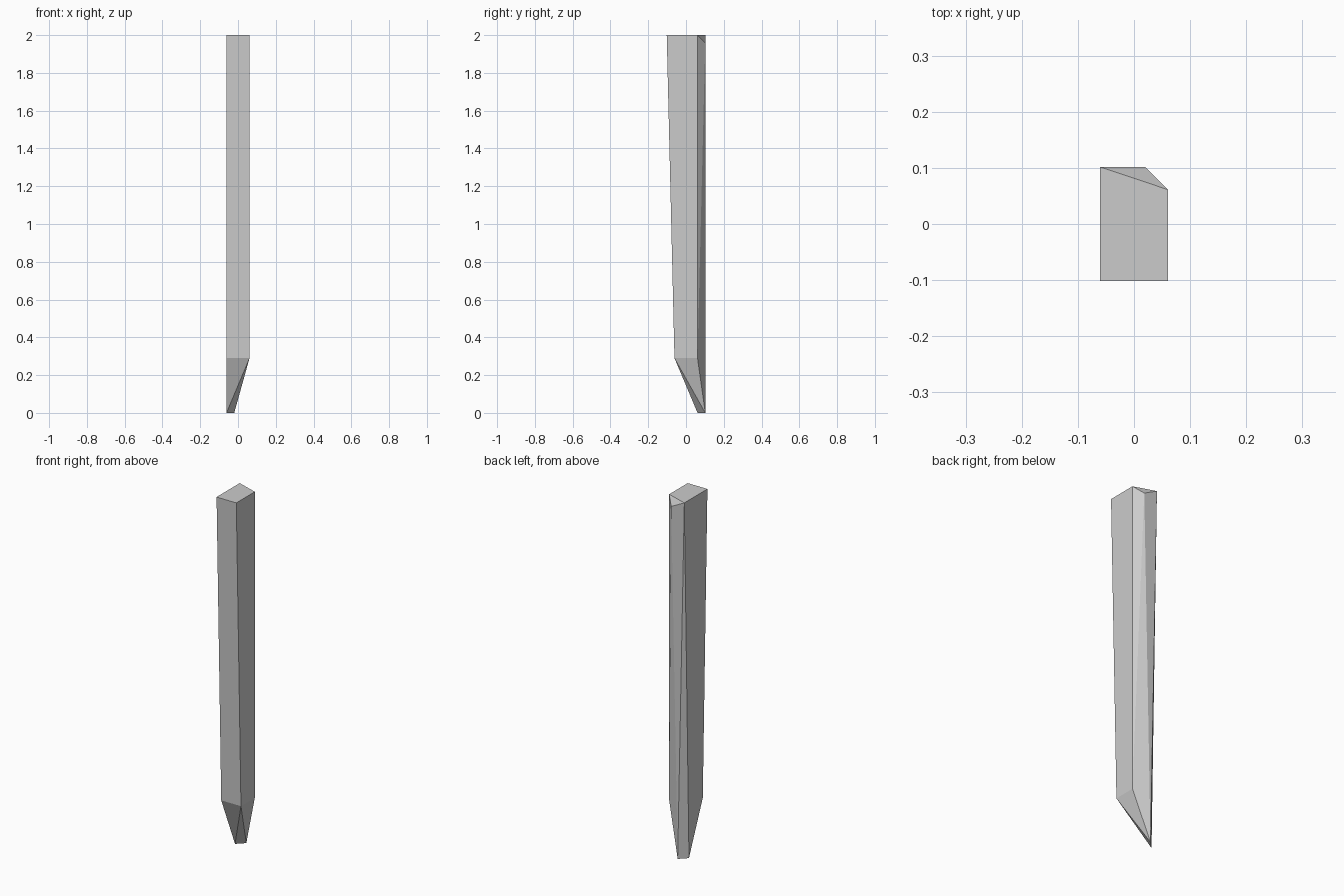
import bpy, bmesh

if "Cube" in bpy.data.objects:
    bpy.data.objects.remove(bpy.data.objects["Cube"])

W, D, C = 0.061, 0.102, 0.041   # half width, half depth, chamfer size
SHOULDER, HEIGHT = 0.29, 2.0

# Flat top with one broken rear corner, square shoulder, chisel tip edge
top = [(-W, -D, HEIGHT), (W, -D, HEIGHT), (W, D - C, HEIGHT),
       (-W, D, HEIGHT), (W - C, D, HEIGHT - C)]
shoulder = [(-W, -W, SHOULDER), (W, -W, SHOULDER), (W, D - C, SHOULDER)]
tip = [(-W, D - C, 0), (-W + C, D, 0)]

# Stake: the faceted solid wrapped around those points
bm = bmesh.new()
for p in top + shoulder + tip:
    bm.verts.new(p)
bmesh.ops.convex_hull(bm, input=bm.verts[:])
bmesh.ops.dissolve_limit(bm, angle_limit=0.005, verts=bm.verts[:], edges=bm.edges[:])
bmesh.ops.recalc_face_normals(bm, faces=bm.faces[:])

mesh = bpy.data.meshes.new("wooden_stake")
bm.to_mesh(mesh)
bm.free()
bpy.context.collection.objects.link(bpy.data.objects.new("wooden_stake", mesh))
